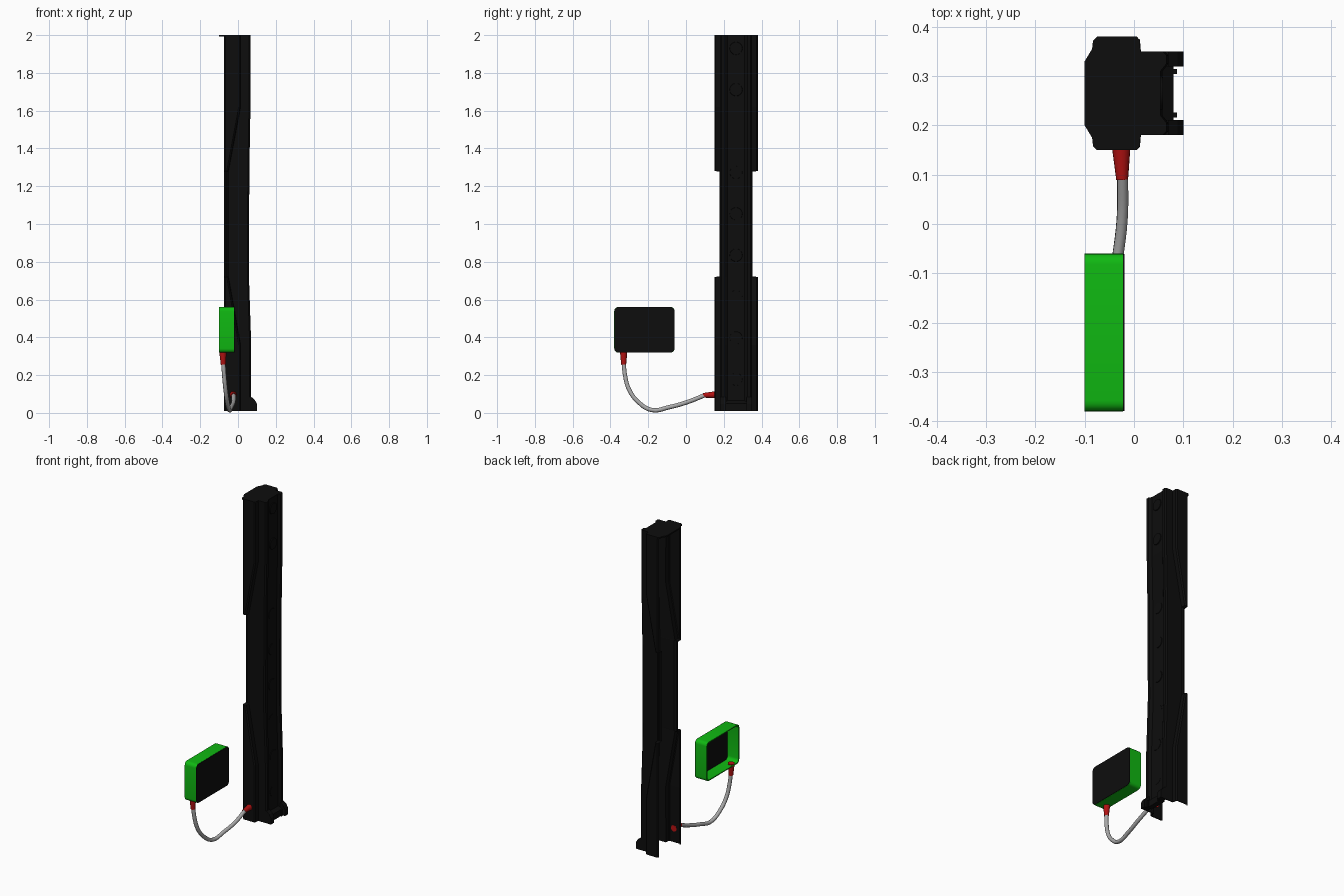
import bpy, bmesh, math
from mathutils import Vector

if "Cube" in bpy.data.objects:
    bpy.data.objects.remove(bpy.data.objects["Cube"])


def material(name, rgb):
    m = bpy.data.materials.new(name)
    m.use_nodes = True
    m.diffuse_color = (*rgb, 1)
    m.node_tree.nodes["Principled BSDF"].inputs["Base Color"].default_value = (*rgb, 1)
    return m


black = material("matte black", (0.004, 0.004, 0.004))
green = material("bright green", (0.005, 0.48, 0.006))
red = material("plug red", (0.45, 0.006, 0.006))
grey = material("cable grey", (0.4, 0.4, 0.4))


def finish(name, bm, mat, fix_normals=True):
    if fix_normals:
        bmesh.ops.recalc_face_normals(bm, faces=bm.faces)
    me = bpy.data.meshes.new(name)
    bm.to_mesh(me)
    bm.free()
    ob = bpy.data.objects.new(name, me)
    bpy.context.collection.objects.link(ob)
    me.materials.append(mat)
    return ob


def smooth(ob, angle=40):
    bpy.ops.object.select_all(action="DESELECT")
    ob.select_set(True)
    bpy.context.view_layer.objects.active = ob
    bpy.ops.object.shade_smooth_by_angle(angle=math.radians(angle))


def prism(name, points, offset, mat):
    """Extrude a closed outline of 3D points."""
    bm = bmesh.new()
    face = bm.faces.new([bm.verts.new(p) for p in points])
    out = bmesh.ops.extrude_face_region(bm, geom=[face])
    new = [v for v in out["geom"] if isinstance(v, bmesh.types.BMVert)]
    bmesh.ops.translate(bm, verts=new, vec=offset)
    return finish(name, bm, mat)


def cone(name, start, end, r1, r2, mat, sides=16):
    a, b = Vector(start), Vector(end)
    bm = bmesh.new()
    bmesh.ops.create_cone(bm, cap_ends=True, segments=sides, radius1=r1,
                          radius2=r2, depth=(b - a).length)
    ob = finish(name, bm, mat)
    ob.location = (a + b) / 2
    ob.rotation_euler = (b - a).to_track_quat("Z", "Y").to_euler()
    smooth(ob)
    return ob


# Post: an open channel, lofted from a mirrored cross-section
MID = 0.265
BACK, CORE = -0.075, 0.085


def section(z, width, flange, front):
    c = 0.008
    half = [(BACK, width - c), (BACK + c, width), (flange - c, width), (flange, width - c * 0.8),
            (flange + 0.002, CORE), (front - c, CORE), (front, CORE - c),
            (front, 0.06), (front - 0.012, 0.045)]
    ring = half + [(x, -y) for x, y in reversed(half)]
    return [(x, MID + y, z) for x, y in ring]


WIDE, SLIM, TIP = 0.115, 0.0868, -0.052
levels = [(0.01, WIDE, 0.012, 0.07), (0.36, WIDE, 0.012, 0.07), (0.72, WIDE, TIP, 0.058),
          (0.722, SLIM, TIP, 0.058), (1.278, SLIM, TIP, 0.06), (1.28, WIDE, TIP, 0.06),
          (1.62, WIDE, 0.012, 0.066), (1.994, WIDE, 0.012, 0.066)]
bm = bmesh.new()
rings = [[bm.verts.new(p) for p in section(*lv)] for lv in levels]
for low, high in zip(rings, rings[1:]):
    for i in range(len(low) - 1):
        bm.faces.new((low[i], high[i], high[i + 1], low[i + 1]))
post = finish("post_channel", bm, black, fix_normals=False)
wall = post.modifiers.new("wall", "SOLIDIFY")
wall.thickness = 0.006
wall.offset = -1

# Top cap with a lip over the open side
half = [(-0.1, 0.065), (-0.085, 0.09), (-0.083, 0.107), (-0.075, WIDE), (0.006, WIDE),
        (0.012, 0.107), (0.013, CORE), (0.058, CORE), (0.066, 0.077), (0.066, 0.06),
        (0.054, 0.045)]
outline = half + [(x, -y) for x, y in reversed(half)]
prism("top_cap", [(x, MID + y, 1.992) for x, y in outline], (0, 0, 0.008), black)

# Round knock-outs along the channel floor
for i in range(9):
    z = 1.93 - i * 0.219
    x = 0.046 if 0.5 < z < 1.5 else 0.055
    cone("round_stud", (x - 0.004, MID, z), (x + 0.004, MID, z), 0.035, 0.033, black, 20)

# Foot: two hooks and a bridge between them
for s in (-1, 1):
    y = MID + s * 0.054
    prism("foot_hook", [(0.06, y, 0.01), (0.1, y, 0.01), (0.1, y, 0.048),
                        (0.088, y, 0.07), (0.07, y, 0.085), (0.06, y, 0.085)],
          (0, s * 0.031, 0), black)
    prism("foot_tooth", [(0.06, y - s * 0.005, z) for z in (0.01, 0.05)]
          + [(0.087, y - s * 0.005, z) for z in (0.05, 0.01)], (0, -s * 0.01, 0), black)
prism("foot_bridge", [(0.05, MID - 0.055, 0.01), (0.08, MID - 0.055, 0.01),
                      (0.08, MID - 0.055, 0.05), (0.05, MID - 0.055, 0.07)],
      (0, 0.11, 0), black)


# Display: an open green frame closed by a black panel
def rounded(x, grow, r=0.022, n=5):
    pts = []
    for k, (sy, sz) in enumerate([(1, 1), (-1, 1), (-1, -1), (1, -1)]):
        cy = -0.22 + sy * (0.16 + grow - r)
        cz = 0.44 + sz * (0.121 + grow - r)
        for i in range(n + 1):
            a = math.pi / 2 * (k + i / n)
            pts.append((x, cy + r * math.cos(a), cz + r * math.sin(a)))
    return pts


bm = bmesh.new()
loops = [[bm.verts.new(p) for p in rounded(x, g)]
         for x, g in ((-0.1, 0), (-0.022, 0), (-0.022, -0.006), (-0.1, -0.006))]
count = len(loops[0])
for k in range(4):
    a, b = loops[k], loops[(k + 1) % 4]
    for i in range(count):
        j = (i + 1) % count
        bm.faces.new((a[i], a[j], b[j], b[i]))
smooth(finish("display_frame", bm, green))
prism("display_panel", rounded(-0.025, -0.001), (0.006, 0, 0), black)

# Cable and its strain reliefs
path = [(-0.078, -0.33, 0.27), (-0.073, -0.323, 0.2), (-0.066, -0.302, 0.125),
        (-0.057, -0.255, 0.06), (-0.046, -0.18, 0.015), (-0.036, -0.09, 0.03),
        (-0.024, 0.01, 0.058), (-0.023, 0.1, 0.094)]
curve = bpy.data.curves.new("cable", "CURVE")
curve.dimensions = "3D"
curve.bevel_depth = 0.0115
curve.bevel_resolution = 3
curve.resolution_u = 5
spline = curve.splines.new("BEZIER")
spline.bezier_points.add(len(path) - 1)
for point, co in zip(spline.bezier_points, path):
    point.co = co
    point.handle_left_type = point.handle_right_type = "AUTO"
curve.materials.append(grey)
cable = bpy.data.objects.new("cable", curve)
bpy.context.collection.objects.link(cable)

cone("display_strain_relief", (-0.078, -0.33, 0.255), (-0.08, -0.33, 0.33), 0.013, 0.02, red)
cone("post_strain_relief", (-0.024, 0.09, 0.093), (-0.026, 0.158, 0.096), 0.012, 0.019, red)
